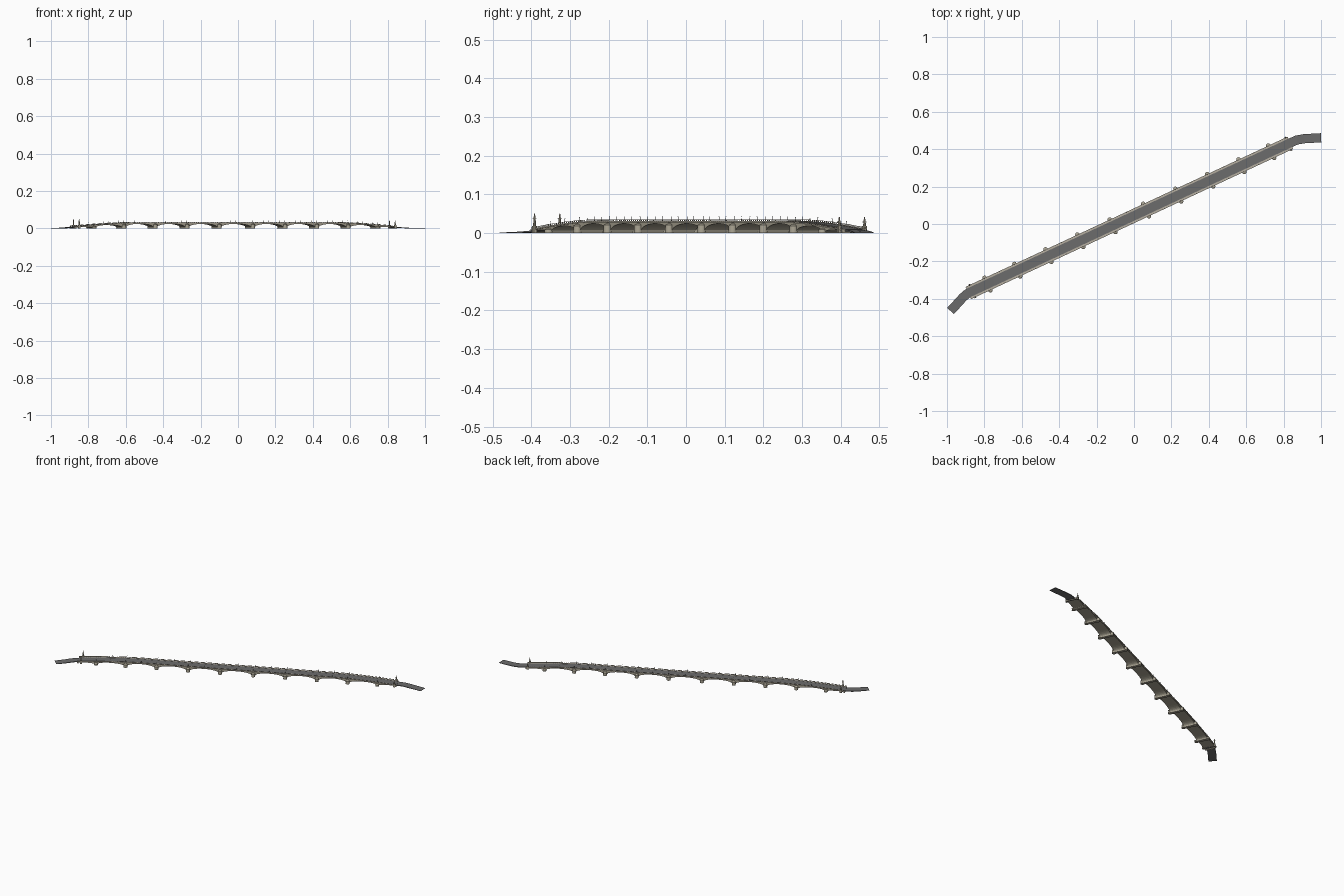
import bpy, bmesh, math
from mathutils import Matrix, Vector

if "Cube" in bpy.data.objects:
    bpy.data.objects.remove(bpy.data.objects["Cube"])

# Bridge frame: local u runs along the bridge, v across it
M = Matrix.Translation((-0.025, 0.0325, 0)) @ Matrix.Rotation(math.radians(25), 4, 'Z')
END, HALF, ROAD = 0.95, 0.036, 0.0245
PIERS = [s * u for s in (-1, 1) for u in (0.099, 0.289, 0.477, 0.661, 0.837)]
PIERS.sort()


def mat(name, c):
    m = bpy.data.materials.new(name)
    m.diffuse_color = (*c, 1)
    m.use_nodes = True
    m.node_tree.nodes["Principled BSDF"].inputs["Base Color"].default_value = m.diffuse_color
    return m


STONE = mat("stone", (0.40, 0.37, 0.29))
PAVE = mat("pavement", (0.46, 0.42, 0.35))
ASPHALT = mat("asphalt", (0.15, 0.15, 0.15))
METAL = mat("metal", (0.16, 0.16, 0.14))


def deck_z(u):
    # flat in the middle, easing down to both ends
    t = max(0.0, (abs(u) - 0.58) / (END - 0.58))
    return 0.0295 - 0.021 * t ** 1.6


def finish(name, bm, material, local=True):
    bmesh.ops.recalc_face_normals(bm, faces=bm.faces)
    me = bpy.data.meshes.new(name)
    bm.to_mesh(me)
    bm.free()
    me.materials.append(material)
    ob = bpy.data.objects.new(name, me)
    if local:
        ob.matrix_world = M
    bpy.context.collection.objects.link(ob)
    return ob


def add_box(bm, c, s):
    bmesh.ops.create_cube(bm, size=1, matrix=Matrix.Translation(c) @ Matrix.Diagonal((*s, 1)))


def add_cone(bm, c, r1, r2, h, n=12):
    bmesh.ops.create_cone(bm, cap_ends=True, segments=n, radius1=r1, radius2=r2, depth=h,
                          matrix=Matrix.Translation((c[0], c[1], c[2] + h / 2)))


def sweep(bm, stations):
    # stations: list of closed cross-sections with equal point counts
    rings = [[bm.verts.new(p) for p in st] for st in stations]
    n = len(rings[0])
    for a, b in zip(rings, rings[1:]):
        for i in range(n):
            bm.faces.new((a[i], a[(i + 1) % n], b[(i + 1) % n], b[i]))
    bm.faces.new(rings[0])
    bm.faces.new(rings[-1])


def strip(bm, v0, v1, z0, z1, n=76):
    us = [-END + 2 * END * i / n for i in range(n + 1)]
    sweep(bm, [[(u, v0, deck_z(u) + z0), (u, v1, deck_z(u) + z0),
                (u, v1, deck_z(u) + z1), (u, v0, deck_z(u) + z1)] for u in us])


# Arched body: underside follows every arch, top follows the deck
def arch_stations():
    out = [(-END, 0.0)]
    ends = [-END + 0.008] + PIERS + [END - 0.008]
    for a, b in zip(ends, ends[1:]):
        a2 = a + (0.009 if a in PIERS else 0)
        b2 = b - (0.009 if b in PIERS else 0)
        c, r = (a2 + b2) / 2, (b2 - a2) / 2
        crown = deck_z(c) - 0.005
        out.append((a2 - 0.0001, 0.0))
        for i in range(17):
            th = math.pi * (1 - i / 16)
            u = c + r * math.cos(th)
            z = 0.003 + (crown - 0.003) * math.sin(th) ** 0.9 if 0 < i < 16 else 0.003
            out.append((u, min(z, deck_z(u) - 0.003)))
        out.append((b2 + 0.0001, 0.0))
    out.append((END, 0.0))
    return out


bm = bmesh.new()
w = HALF - 0.002
sweep(bm, [[(u, -w, z), (u, w, z), (u, w, deck_z(u)), (u, -w, deck_z(u))]
           for u, z in arch_stations()])
finish("arched_body", bm, STONE)

# Rounded cutwaters with conical caps on both ends of each pier
bm = bmesh.new()
for u in PIERS:
    h = deck_z(u) - 0.009
    for s in (-1, 1):
        add_cone(bm, (u, s * 0.037, 0), 0.0115, 0.0105, h, 16)
        add_cone(bm, (u, s * 0.037, h), 0.0118, 0.003, 0.005, 16)
ob = finish("pier_cutwaters", bm, STONE)
bpy.context.view_layer.objects.active = ob
ob.select_set(True)
bpy.ops.object.shade_smooth_by_angle(angle=math.radians(35))

# Road and pavements
bm = bmesh.new()
strip(bm, -ROAD, ROAD, -0.001, 0.0008)
finish("road", bm, ASPHALT)
bm = bmesh.new()
for s in (-1, 1):
    strip(bm, s * ROAD, s * HALF, -0.002, 0.0016)
finish("pavements", bm, PAVE)

# Balustrades: handrail and small balusters
bm = bmesh.new()
for s in (-1, 1):
    strip(bm, s * (HALF - 0.0022), s * (HALF - 0.0004), 0.0044, 0.0054)
    for i in range(153):
        u = -END + 0.005 + (2 * END - 0.01) * i / 152
        big = i % 8 == 0
        add_box(bm, (u, s * (HALF - 0.0013), deck_z(u) + 0.003),
                (0.004 if big else 0.002, 0.0016, 0.006 if big else 0.004))
finish("balustrades", bm, STONE)

# Lamp posts over the piers and mid-spans
bm = bmesh.new()
lamps = PIERS + [(a + b) / 2 for a, b in zip(PIERS, PIERS[1:])]
for u in lamps:
    for s in (-1, 1):
        z, v = deck_z(u), s * (HALF - 0.004)
        add_cone(bm, (u, v, z), 0.0009, 0.0006, 0.012, 6)
        add_cone(bm, (u, v, z + 0.012), 0.0008, 0.0016, 0.002, 6)
finish("lamp_posts", bm, METAL)

# Gate columns at the four corners
bm = bmesh.new()
for u, top in ((-0.926, 0.050), (0.938, 0.042)):
    for s in (-1, 1):
        v, h = s * HALF, top - 0.006
        add_box(bm, (u, v, 0.009), (0.011, 0.009, 0.018))
        add_cone(bm, (u, v, 0.018), 0.0038, 0.003, h - 0.026, 10)
        add_box(bm, (u, v, h - 0.007), (0.008, 0.008, 0.002))
        add_cone(bm, (u, v, h - 0.006), 0.003, 0.0012, 0.012, 8)
finish("gate_columns", bm, STONE)


# Approach roads curving away at each end
def approach(name, pts):
    bm = bmesh.new()
    P = [Vector(p) for p in pts]
    st = []
    for i, p in enumerate(P):
        d = P[min(i + 1, len(P) - 1)] - P[max(i - 1, 0)]
        n = Vector((-d.y, d.x, 0)).normalized() * ROAD
        a, b = p + n, p - n
        lo = max(0, p.z - 0.004)
        st.append([(a.x, a.y, lo), (b.x, b.y, lo), (b.x, b.y, p.z), (a.x, a.y, p.z)])
    sweep(bm, st)
    finish(name, bm, ASPHALT, local=False)


approach("approach_left", [(-0.868, -0.360, 0.0095), (-0.892, -0.373, 0.0075),
                           (-0.915, -0.393, 0.0055), (-0.945, -0.426, 0.003),
                           (-0.981, -0.465, 0.0015)])
approach("approach_right", [(0.820, 0.426, 0.0095), (0.848, 0.439, 0.0075),
                            (0.870, 0.449, 0.006), (0.91, 0.456, 0.0035),
                            (1.0, 0.461, 0.0015)])
